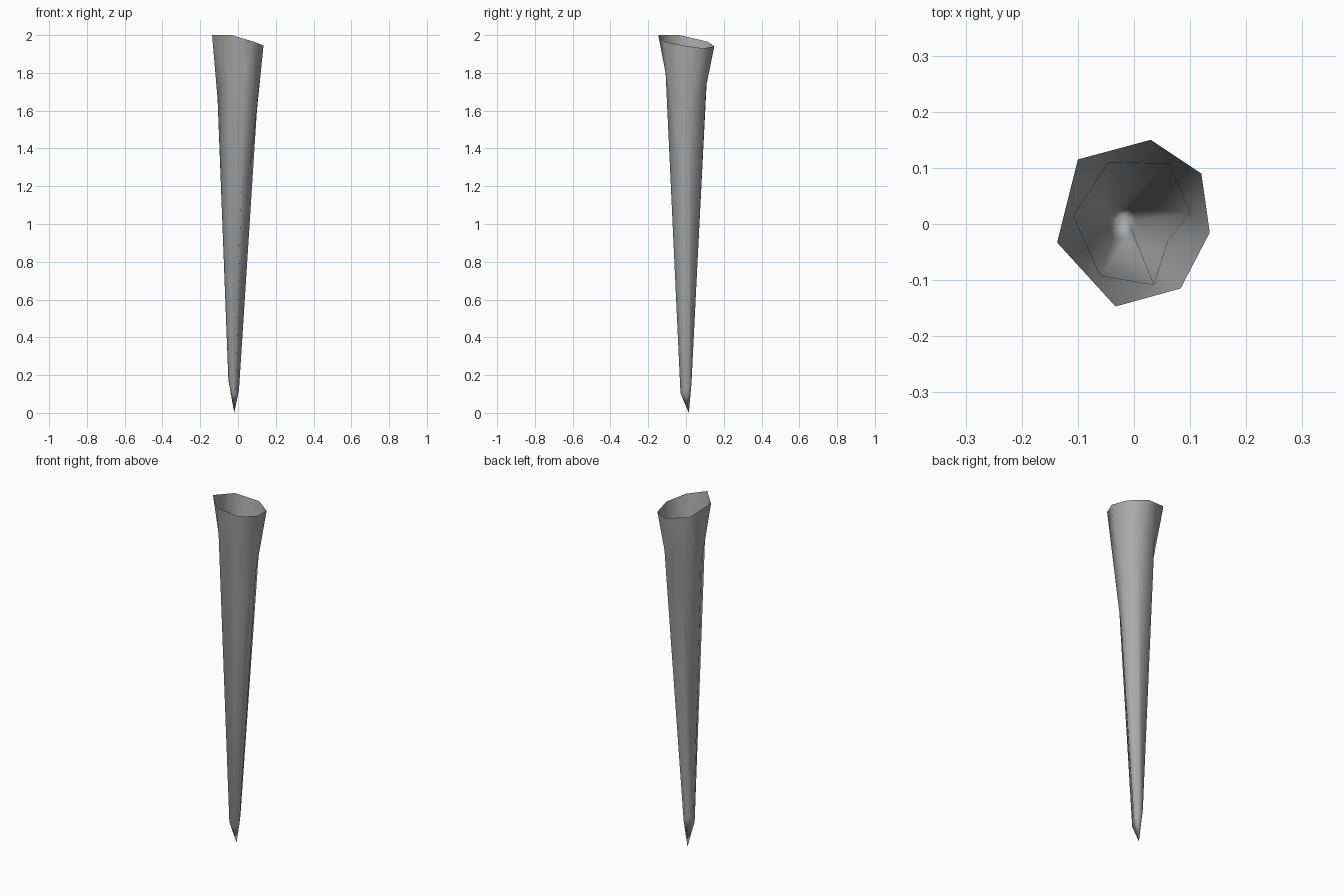
import bpy
import bmesh
from mathutils import Vector

default_cube = bpy.data.objects.get("Cube")
if default_cube:
    bpy.data.objects.remove(default_cube, do_unlink=True)


def make_material(name, colour):
    material = bpy.data.materials.new(name)
    material.use_nodes = True
    material.diffuse_color = colour
    shader = material.node_tree.nodes["Principled BSDF"]
    shader.inputs["Base Color"].default_value = colour
    return material


def add_ring(bm, points):
    return [bm.verts.new(point) for point in points]


def bridge(bm, upper, lower):
    """Join two rings of equal length with outward facing triangles."""
    count = len(upper)
    for i in range(count):
        j = (i + 1) % count
        bm.faces.new((upper[i], lower[i], lower[j]))
        bm.faces.new((upper[i], lower[j], upper[j]))


# Uneven open rim, counter-clockwise from the left side
rim_points = [
    (0.135, -0.015, 1.945), (0.12, 0.09, 1.93), (0.03, 0.15, 1.94),
    (-0.10, 0.115, 1.965), (-0.137, -0.033, 2.0),
    (-0.033, -0.147, 2.0), (0.083, -0.115, 1.965),
]
# Neck below the flare, dipping on one side
neck_points = [
    (0.06, -0.03, 1.25), (0.10, 0.02, 1.6), (0.063, 0.107, 1.73),
    (-0.045, 0.11, 1.76), (-0.108, 0.015, 1.66),
    (-0.06, -0.092, 1.82), (0.035, -0.108, 1.8),
]
# Narrow ring just above the point: a shrunken copy of the neck
axis = Vector((-0.03, 0, 0))
ankle_points = []
for point in neck_points:
    offset = (Vector(point) - axis) * 0.27
    height = 0.15 - offset.x + offset.y
    ankle_points.append((axis.x + offset.x, offset.y, height))

# Tapered hollow spike
bm = bmesh.new()
rim = add_ring(bm, rim_points)
neck = add_ring(bm, neck_points)
ankle = add_ring(bm, ankle_points)
bridge(bm, rim, neck)
bridge(bm, neck, ankle)

# Pointed tip
tip = bm.verts.new((-0.02, 0.015, 0))
for i, vert in enumerate(ankle):
    bm.faces.new((vert, tip, ankle[(i + 1) % len(ankle)]))

for face in bm.faces:
    face.smooth = True

mesh = bpy.data.meshes.new("hollow_spike")
bm.to_mesh(mesh)
bm.free()
mesh.materials.append(make_material("plain grey", (0.4, 0.4, 0.4, 1)))
spike = bpy.data.objects.new("hollow_spike", mesh)
bpy.context.collection.objects.link(spike)
